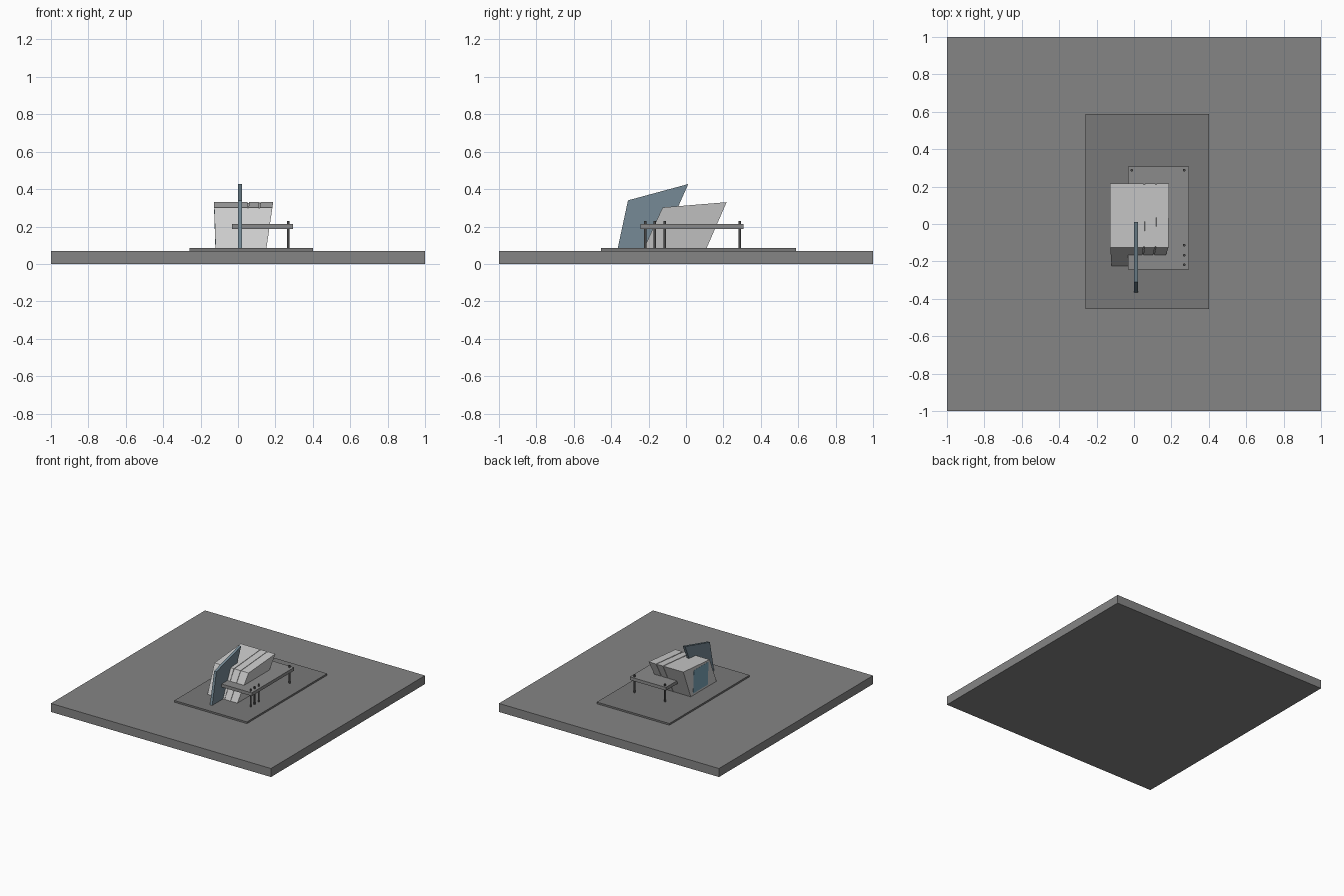
import bpy, bmesh

if "Cube" in bpy.data.objects:
    bpy.data.objects.remove(bpy.data.objects["Cube"])


def add_mesh(name, verts, faces, mat=None):
    me = bpy.data.meshes.new(name)
    bm = bmesh.new()
    vs = [bm.verts.new(v) for v in verts]
    for f in faces:
        bm.faces.new([vs[i] for i in f])
    bmesh.ops.recalc_face_normals(bm, faces=bm.faces)
    bm.to_mesh(me)
    bm.free()
    ob = bpy.data.objects.new(name, me)
    bpy.context.collection.objects.link(ob)
    if mat:
        me.materials.append(mat)
    return ob


def prism(name, near, far, mat=None):
    """Solid between two matching outlines."""
    n = len(near)
    faces = [tuple(range(n)), tuple(range(n, 2 * n))]
    faces += [(i, (i + 1) % n, n + (i + 1) % n, n + i) for i in range(n)]
    return add_mesh(name, near + far, faces, mat)


def box(name, x0, x1, y0, y1, z0, z1, mat):
    ring = lambda z: [(x0, y0, z), (x1, y0, z), (x1, y1, z), (x0, y1, z)]
    return prism(name, ring(z0), ring(z1), mat)


def material(name, r, g, b):
    m = bpy.data.materials.new(name)
    m.diffuse_color = (r, g, b, 1)
    m.use_nodes = True
    m.node_tree.nodes["Principled BSDF"].inputs["Base Color"].default_value = m.diffuse_color
    return m


fin_blue = material("fin_blue", 0.18, 0.255, 0.305)
glass_blue = material("glass_blue", 0.20, 0.38, 0.49)
pale = material("pale_grey", 0.55, 0.55, 0.55)
ground_grey = material("ground_grey", 0.235, 0.235, 0.235)
plate_grey = material("plate_grey", 0.19, 0.19, 0.19)
canopy_grey = material("canopy_grey", 0.26, 0.26, 0.26)
post_grey = material("post_grey", 0.07, 0.07, 0.07)

# Ground slab and paved plate
box("ground_slab", -1, 1, -1, 1, 0, 0.07, ground_grey)
box("paved_plate", -0.26, 0.40, -0.455, 0.587, 0.07, 0.084, plate_grey)

# Leaning building, side outline in (y, z)
ZB, ZT = 0.084, 0.33
outline = [(-0.225, ZB), (0.11, ZB), (0.217, 0.33), (-0.125, 0.302)]
joint_outline = [(-0.221, ZB), (0.106, ZB), (0.212, 0.326), (-0.121, 0.298)]


def flared_x(x, z):
    """Walls taper inwards towards the ground."""
    bottom = -0.12 + (x + 0.128) / 0.316 * 0.272
    return bottom + (x - bottom) * (z - ZB) / (ZT - ZB)


def block(name, x0, x1, pts):
    return prism(name, [(flared_x(x0, z), y, z) for y, z in pts],
                 [(flared_x(x1, z), y, z) for y, z in pts], pale)


for i, (a, b) in enumerate([(-0.128, 0.052), (0.059, 0.114), (0.121, 0.188)]):
    block(f"building_section_{i + 1}", a, b, outline)
# Recessed joints between the sections
for i, (a, b) in enumerate([(0.052, 0.059), (0.114, 0.121)]):
    block(f"building_joint_{i + 1}", a, b, joint_outline)

# Glass panel on the left wall
glass = [(-0.11, 0.10), (0.08, 0.10), (0.08, 0.29), (-0.11, 0.29)]
prism("side_window", [(flared_x(-0.128, z) - 0.001, y, z) for y, z in glass],
      [(flared_x(-0.128, z) + 0.004, y, z) for y, z in glass], glass_blue)

# Tall blue fin wall
fin = [(-0.365, ZB), (-0.14, ZB), (0.012, 0.427), (-0.31, 0.34)]
prism("fin_wall", [(0.0, y, z) for y, z in fin],
      [(0.021, y, z) for y, z in fin], fin_blue)

# Flat canopy and its posts
box("canopy", -0.033, 0.295, -0.242, 0.308, 0.187, 0.213, canopy_grey)
posts = [(0.268, -0.218), (0.268, -0.167), (0.268, -0.113),
         (0.268, 0.288), (-0.012, 0.288)]
for i, (x, y) in enumerate(posts):
    bpy.ops.mesh.primitive_cylinder_add(vertices=16, radius=0.007, depth=0.146,
                                        location=(x, y, ZB + 0.073))
    post = bpy.context.object
    post.name = f"canopy_post_{i + 1}"
    post.data.materials.append(post_grey)
    bpy.ops.object.shade_smooth_by_angle()
